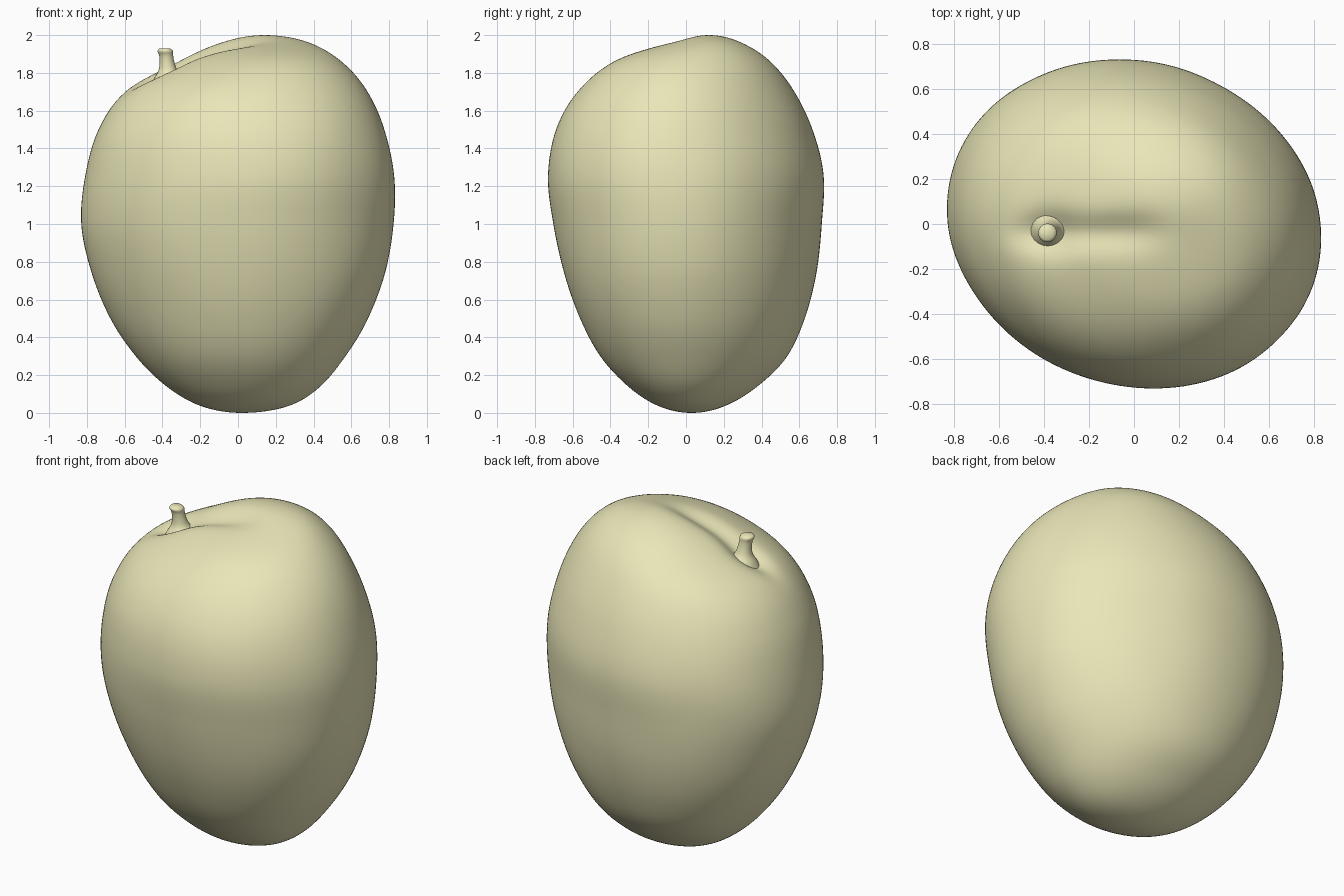
import bpy, bmesh, math
from mathutils import Vector, noise

if "Cube" in bpy.data.objects:
    bpy.data.objects.remove(bpy.data.objects["Cube"])

skin = bpy.data.materials.new("pale_skin")
skin.diffuse_color = (0.82, 0.79, 0.48, 1)
skin.use_nodes = True
skin.node_tree.nodes["Principled BSDF"].inputs["Base Color"].default_value = skin.diffuse_color

# Extents at heights z = 1 - cos(u), u stepping 15 degrees from base to crown
LEFT = [.02, -.19, -.37, -.535, -.675, -.775, -.828, -.81, -.74, -.59, -.31, -.07, .14]
RIGHT = [.02, .26, .43, .565, .69, .78, .822, .827, .775, .68, .54, .36, .14]
FRONT = [.03, -.14, -.30, -.45, -.56, -.645, -.70, -.73, -.69, -.57, -.37, -.06, .12]
BACK = [.03, .20, .37, .53, .63, .69, .72, .728, .67, .57, .44, .28, .12]
SKEW = -0.09


def sample(tab, t):
    """Catmull-Rom lookup, t in 0..1"""
    f = t * (len(tab) - 1)
    i = min(int(f), len(tab) - 2)
    f -= i
    b, c = tab[i], tab[i + 1]
    a = tab[i - 1] if i else 2 * b - c
    d = tab[i + 2] if i + 2 < len(tab) else 2 * c - b
    return b + .5 * f * (c - a + f * (2*a - 5*b + 4*c - d + f * (3*(b - c) + d - a)))


def sculpt(p):
    """Stem hollow, crown groove and faint lumps"""
    if p.z > 1.4:
        r2 = (p.x + .38)**2 + (p.y + .03)**2
        p.z -= .03 * math.exp(-r2 / .10**2)
        run = math.exp(-((p.x + .22) / .32)**4)
        p.z -= .04 * run * math.exp(-((p.y + .04) / .075)**2)
    k = 1 + .006 * noise.noise(p * 2.5) * min(1, p.z * (2 - p.z) * 3)
    return Vector((p.x * k, p.y * k, p.z))


def loft(name, rings, cap_low, cap_high):
    bm = bmesh.new()
    rows = [[bm.verts.new(p) for p in r] for r in rings]
    n = len(rows[0])
    for a, b in zip(rows, rows[1:]):
        for i in range(n):
            j = (i + 1) % n
            bm.faces.new((a[i], a[j], b[j], b[i]))
    for row, tip, flip in ((rows[0], cap_low, True), (rows[-1], cap_high, False)):
        v = bm.verts.new(tip)
        for i in range(n):
            pair = (row[i], row[(i + 1) % n])
            bm.faces.new((pair[::-1] if flip else pair) + (v,))
    bmesh.ops.recalc_face_normals(bm, faces=bm.faces)
    me = bpy.data.meshes.new(name)
    bm.to_mesh(me)
    bm.free()
    me.polygons.foreach_set("use_smooth", [True] * len(me.polygons))
    me.materials.append(skin)
    ob = bpy.data.objects.new(name, me)
    bpy.context.collection.objects.link(ob)
    return ob


# Fruit body
N, M = 144, 110
rings = []
for k in range(1, M):
    t = k / M
    l, r, f, b = (sample(tab, t) for tab in (LEFT, RIGHT, FRONT, BACK))
    z = 1 - math.cos(t * math.pi)
    ring = []
    for i in range(N):
        a = 2 * math.pi * i / N
        ring.append(sculpt(Vector(((l + r) / 2 + (r - l) / 2 * math.cos(a),
                                   (f + b) / 2 + (b - f) / 2 * math.sin(a + SKEW), z))))
    rings.append(ring)
loft("fruit_body", rings, sculpt(Vector((.02, .03, 0))), Vector((.14, .12, 2)))

# Stem: flared foot, narrow neck, blunt tip (x, y, z, radius)
STEM = [(-.35, -.02, 1.70, .13), (-.36, -.02, 1.77, .085), (-.37, -.025, 1.81, .052),
        (-.375, -.03, 1.85, .04), (-.38, -.035, 1.89, .037), (-.385, -.04, 1.915, .041),
        (-.387, -.042, 1.928, .03)]
cols = list(zip(*STEM))
stem = []
for k in range(25):
    x, y, z, r = (sample(c, k / 24) for c in cols)
    stem.append([Vector((x + r * math.cos(a), y + r * math.sin(a), z))
                 for a in (2 * math.pi * i / 24 for i in range(24))])
loft("stem", stem, Vector((-.35, -.02, 1.69)), Vector((-.388, -.042, 1.93)))
